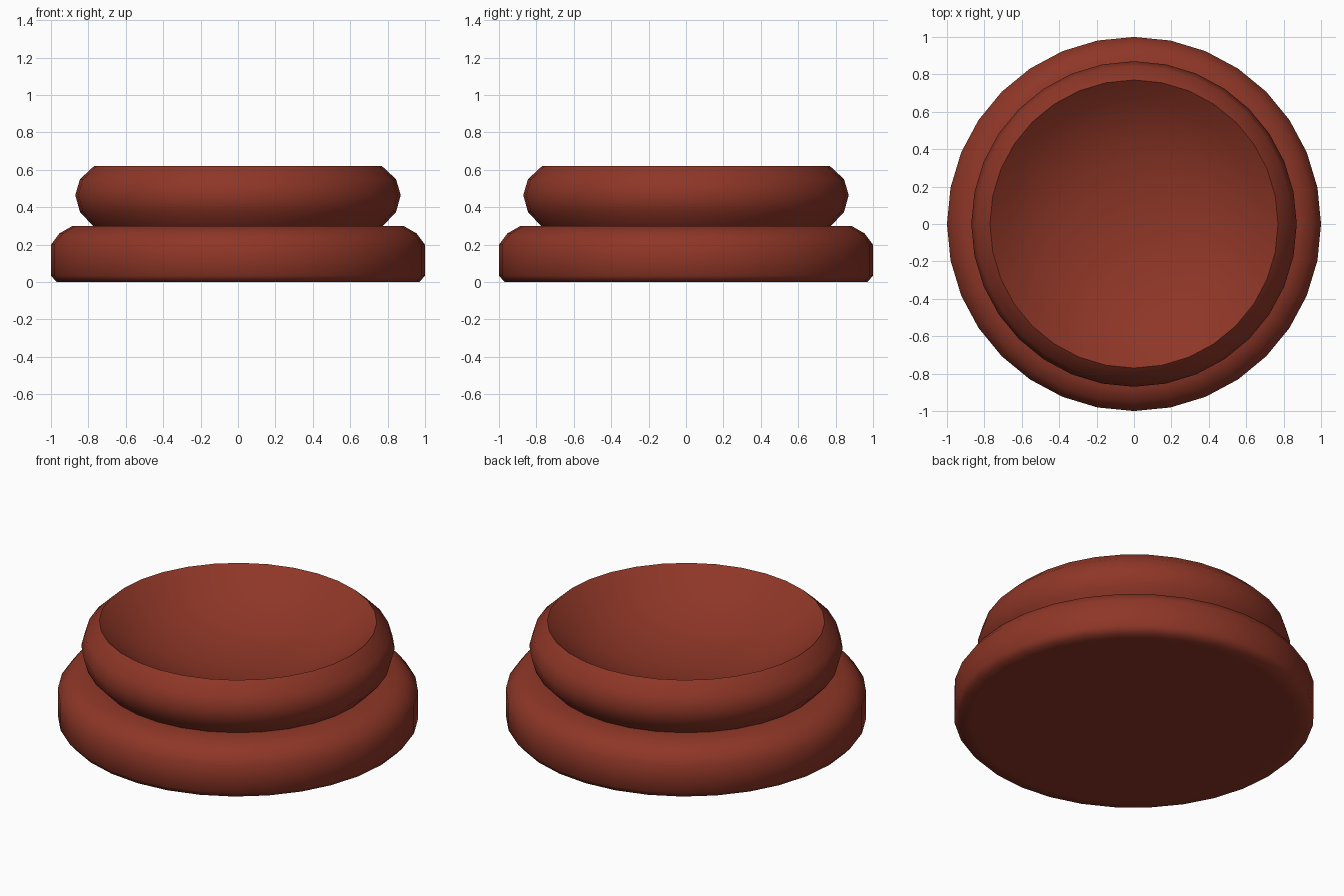
import bpy, bmesh, math

if "Cube" in bpy.data.objects:
    bpy.data.objects.remove(bpy.data.objects["Cube"])

SEGMENTS = 32

clay = bpy.data.materials.new("red_clay")
clay.diffuse_color = (0.27, 0.037, 0.02, 1)
clay.use_nodes = True
clay.node_tree.nodes["Principled BSDF"].inputs["Base Color"].default_value = clay.diffuse_color


def lathe(name, profile):
    """Revolve an (r, z) profile, listed bottom to top, around the z axis."""
    bm = bmesh.new()
    verts = [bm.verts.new((r, 0, z)) for r, z in profile]
    edges = [bm.edges.new(pair) for pair in zip(verts, verts[1:])]
    bmesh.ops.spin(bm, geom=verts + edges, cent=(0, 0, 0), axis=(0, 0, 1),
                   angle=math.tau, steps=SEGMENTS)
    bmesh.ops.remove_doubles(bm, verts=bm.verts, dist=1e-4)
    bmesh.ops.recalc_face_normals(bm, faces=bm.faces)
    mesh = bpy.data.meshes.new(name)
    bm.to_mesh(mesh)
    bm.free()
    mesh.materials.append(clay)
    obj = bpy.data.objects.new(name, mesh)
    bpy.context.collection.objects.link(obj)
    bpy.ops.object.select_all(action='DESELECT')
    obj.select_set(True)
    bpy.context.view_layer.objects.active = obj
    bpy.ops.object.shade_smooth_by_angle(angle=math.radians(62))
    return obj


# Wide rounded foot
lathe("base", [(0, 0), (0.90, 0), (0.97, 0), (1, 0.035), (1, 0.20),
               (0.955, 0.26), (0.885, 0.30), (0.775, 0.30), (0, 0.30)])

# Hollow in the top, from rim to centre, steeper towards the rim
RIM_R, RIM_Z, RINGS = 0.77, 0.62, 8
A, B = 0.465, 0.435
dish = []
for i in range(RINGS + 1):
    t = 1 - i / RINGS
    depth = RIM_R * (A / 2 * (1 - t ** 2) + B / 4 * (1 - t ** 4))
    dish.append((RIM_R * t, RIM_Z - depth))

# Bulging upper ring with the hollow, resting on the base
lathe("dished_top", [(0.775, 0.30), (0.845, 0.375), (0.87, 0.465),
                     (0.845, 0.55)] + dish)
